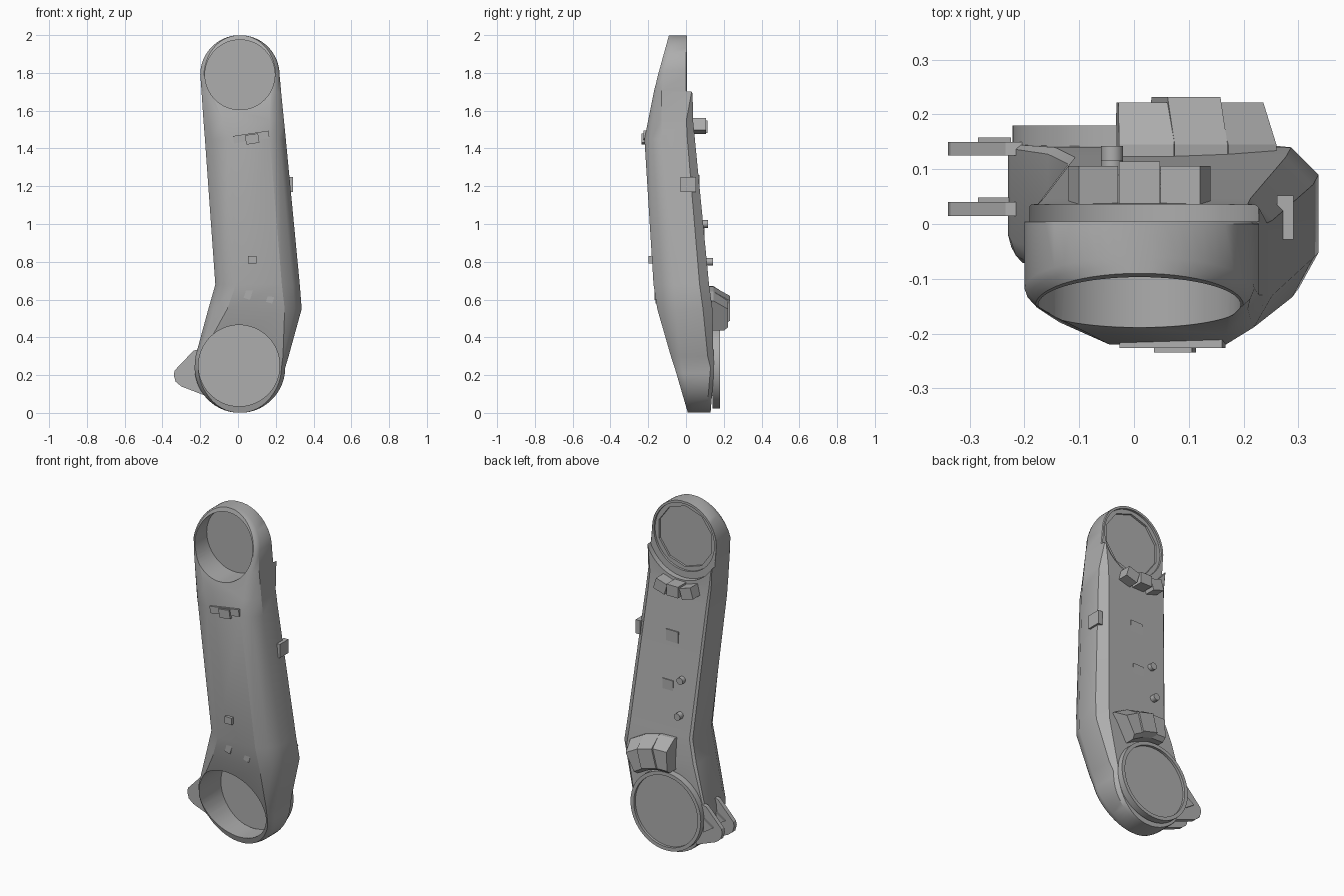
import bpy, bmesh, math
from mathutils import Matrix, Vector

cube = bpy.data.objects.get("Cube")
if cube:
    bpy.data.objects.remove(cube, do_unlink=True)

grey = bpy.data.materials.new("machine_grey")
grey.use_nodes = True
COLOUR = (0.42, 0.42, 0.42, 1)
grey.diffuse_color = COLOUR
next(n for n in grey.node_tree.nodes if n.type == 'BSDF_PRINCIPLED').inputs["Base Color"].default_value = COLOUR

# Centres of the round ends, and of the lower joint
TOP = Vector((0.01, 0, 1.79))
LOW = Vector((0.01, 0, 0.24))
JOINT = Vector((0.006, 0, 0.25))
TOP_R, LOW_R = 0.21, 0.24


def finish(name, bm):
    bmesh.ops.recalc_face_normals(bm, faces=bm.faces)
    mesh = bpy.data.meshes.new(name)
    bm.to_mesh(mesh)
    bm.free()
    mesh.materials.append(grey)
    ob = bpy.data.objects.new(name, mesh)
    bpy.context.collection.objects.link(ob)
    return ob


def activate(ob):
    bpy.ops.object.select_all(action='DESELECT')
    ob.select_set(True)
    bpy.context.view_layer.objects.active = ob


def smooth(ob):
    activate(ob)
    bpy.ops.object.shade_smooth_by_angle(angle=math.radians(30))


def box(name, centre, size, tilt=0):
    bm = bmesh.new()
    m = Matrix.Translation(centre) @ Matrix.Rotation(tilt, 4, 'Y') @ Matrix.Diagonal((*size, 1))
    bmesh.ops.create_cube(bm, size=1, matrix=m)
    return finish(name, bm)


def prism(name, pts, a, b, axis='Y'):
    # extrude an (x, z) profile along y, or a (y, z) profile along x
    bm = bmesh.new()
    place = (lambda p, t: (p[0], t, p[1])) if axis == 'Y' else (lambda p, t: (t, p[0], p[1]))
    ends = [[bm.verts.new(place(p, t)) for p in pts] for t in (a, b)]
    for ring in ends:
        bm.faces.new(ring)
    for i in range(len(pts)):
        j = (i + 1) % len(pts)
        bm.faces.new((ends[0][i], ends[0][j], ends[1][j], ends[1][i]))
    return finish(name, bm)


def drum(name, centre, r, y0, y1, sides=64):
    bm = bmesh.new()
    m = Matrix.Translation((centre.x, (y0 + y1) / 2, centre.z)) @ Matrix.Rotation(math.pi / 2, 4, 'X')
    bmesh.ops.create_cone(bm, cap_ends=True, segments=sides, radius1=r, radius2=r, depth=y1 - y0, matrix=m)
    return finish(name, bm)


def cut(ob, cutter):
    cutter.hide_render = True
    mod = ob.modifiers.new("cut", 'BOOLEAN')
    mod.operation, mod.solver, mod.object = 'DIFFERENCE', 'EXACT', cutter
    activate(ob)
    bpy.ops.object.modifier_apply(modifier=mod.name)
    bpy.data.objects.remove(cutter, do_unlink=True)


# Arm stations: z, left x, right x, left and right front insets, shoulder depth, front y, back y, back bevel
STATIONS = [
    (0, 0, 0, .02, .02, .03, .01, .13, .02),
    (.24, -.23, .25, .02, .02, .04, -.06, .15, .02),
    (.30, -.225, .268, .03, .03, .05, -.08, .145, .03),
    (.55, -.157, .337, .1, .09, .1, -.152, .14, .05),
    (.68, -.12, .327, .11, .095, .11, -.172, .122, .05),
    (1.45, -.175, .253, .13, .085, .09, -.22, .047, .04),
    (1.55, -.183, .243, .1, .075, .07, -.2, .037, .035),
    (1.70, -.193, .228, .05, .05, .04, -.17, .035, .005),
    (1.705, -.193, .228, .05, .05, .04, -.169, .005, .005),
    (1.79, -.2, .22, .02, .02, .03, -.148, .005, .005),
    (2, 0, 0, .02, .02, .03, -.09, .005, .005),
]


def station(z):
    for lo, hi in zip(STATIONS, STATIONS[1:]):
        if z <= hi[0]:
            t = (z - lo[0]) / (hi[0] - lo[0])
            return [a + (b - a) * t for a, b in zip(lo, hi)]


def section(z):
    _, xl, xr, cl, cr, d, yf, yb, b = station(z)
    for c, r, at_end in ((LOW, LOW_R, z < LOW.z), (TOP, TOP_R, z > TOP.z)):
        if at_end:
            w = math.sqrt(r * r - (z - c.z) ** 2)
            xl, xr = c.x - w, c.x + w
    k = min(1, (xr - xl) / 0.4)
    cl, cr, bev = cl * k, cr * k, b * k
    edge = b * .25
    return [(xl + edge * k, yb), (xl, yb - edge), (xl, yf + d), (xl + cl * .3, yf + d * .45), (xl + cl, yf),
            (xr - cr, yf), (xr - cr * .4, yf + d * .35), (xr, yf + d), (xr, yb - b), (xr - bev, yb)]


# Main arm, lofted from bottom to top with round ends
arcs = [math.radians(a) for a in range(6, 90, 7)]
heights = [LOW.z - LOW_R * math.cos(a) for a in arcs]
heights += [s[0] for s in STATIONS[1:-1]]
heights += [TOP.z + TOP_R * math.cos(a) for a in reversed(arcs)]
bm = bmesh.new()
rings = [[bm.verts.new((x, y, z)) for x, y in section(z)] for z in heights]
for lower, upper in zip(rings, rings[1:]):
    for i in range(len(lower)):
        j = (i + 1) % len(lower)
        bm.faces.new((lower[i], lower[j], upper[j], upper[i]))
bm.faces.new(rings[0])
bm.faces.new(rings[-1])
arm = finish("arm_body", bm)

# Joint bores
cut(arm, drum("upper_bore", TOP, .185, -.4, -.04))
cut(arm, drum("upper_back_collar", TOP, .235, .0045, .2))
cut(arm, drum("upper_back_recess", TOP, .196, -.008, .2))
cut(arm, drum("upper_back_step", TOP, .178, -.02, .2, 10))
cut(arm, drum("lower_bore", JOINT, .215, -.4, .4))
smooth(arm)

# Lower joint ring and floor
ring = drum("lower_joint_ring", JOINT, .228, .14, .18)
cut(ring, drum("ring_bore", JOINT, .207, 0, .3))
smooth(ring)
smooth(drum("lower_joint_floor", JOINT, .216, .14, .165))

# Side lugs with stiffening ribs, trimmed to the joint wall
lug = [(-.19, .34), (-.235, .33), (-.335, .225), (-.34, .2), (-.33, .165), (-.3, .14), (-.17, .09)]
rib = [(-.225, .26), (-.285, .22), (-.225, .18)]
for name, y in (("front", .015), ("back", .125)):
    plate = prism(name + "_lug", lug, y, y + .025)
    cut(plate, drum("lug_trim", JOINT, .222, -.4, .4))
    prism(name + "_lug_rib", rib, y + .02, y + .033)

# Upper back clamp: three blocks fanned around the joint
for i, name in ((-1, "right"), (0, "middle"), (1, "left")):
    a = i * .3
    p = TOP + Vector((math.sin(a), 0, -math.cos(a))) * (.285 if i else .275)
    p.y = .068 if i else .072
    box(name + "_clamp_block", p, (.075, .075 if i else .085, .065), -a)

# Lower back bracket: three sloped blocks fanned around the joint
for name, a, outer in (("right", .03, .222), ("middle", .265, .232), ("left", .5, .222)):
    profile = [(.09, .25), (.09, .43), (.145, .43), (outer, .38), (outer, .27), (.2, .25)]
    block = prism(name + "_bracket_block", profile, -.05, .05, 'X')
    block.matrix_world = Matrix.Translation(LOW) @ Matrix.Rotation(a, 4, 'Y')

# Small fittings
box("side_tab", (.276, .012, 1.21), (.03, .08, .08))
box("front_sensor", (.075, -.188, .81), (.045, .02, .04))
box("front_catch", (.07, -.217, 1.46), (.19, .018, .04), -.15)
box("front_catch_pin", (.075, -.224, 1.45), (.07, .022, .05), -.15)
box("front_stud_left", (.17, -.152, .6), (.035, .02, .035), .3)
box("front_stud_right", (.055, -.157, .63), (.035, .02, .055), .3)
box("back_plate", (.04, .066, 1.22), (.08, .012, .08))
box("back_small_plate", (.05, .091, .95), (.07, .015, .06))
for z, y in ((1.0, .1), (.8, .125)):
    smooth(drum("back_bolt", Vector((-.04, 0, z)), .02, y - .05, y + .017, 16))
